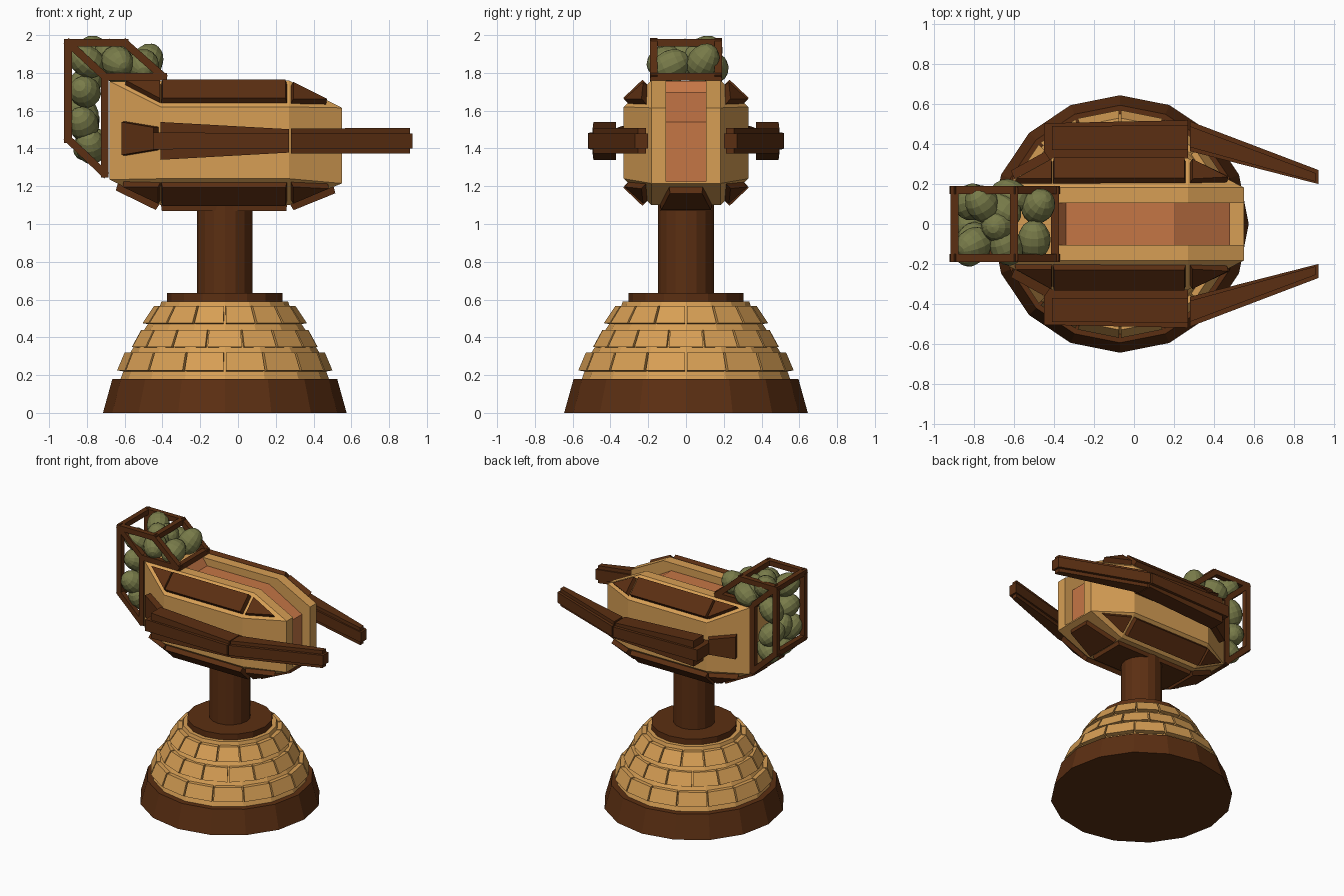
import bpy, bmesh, math, random
from mathutils import Vector, Euler

if "Cube" in bpy.data.objects:
    bpy.data.objects.remove(bpy.data.objects["Cube"])

random.seed(4)
CX = -0.07                      # pedestal axis
MID = Vector((-0.07, 0, 1.43))  # middle of the turret body


def material(name, rgb):
    m = bpy.data.materials.new(name)
    m.diffuse_color = (*rgb, 1)
    m.use_nodes = True
    m.node_tree.nodes["Principled BSDF"].inputs["Base Color"].default_value = m.diffuse_color
    return m


BROWN = material("dark brown wood", (0.105, 0.028, 0.006))
TAN = material("tan wood", (0.68, 0.345, 0.09))
CLAY = material("terracotta", (0.56, 0.18, 0.06))
GREEN = material("melon green", (0.19, 0.20, 0.068))


def finish(bm, name, *mats):
    bmesh.ops.recalc_face_normals(bm, faces=bm.faces)
    me = bpy.data.meshes.new(name)
    bm.to_mesh(me)
    bm.free()
    for m in mats:
        me.materials.append(m)
    ob = bpy.data.objects.new(name, me)
    bpy.context.collection.objects.link(ob)
    return ob


def hull(bm, pts):
    vs = [bm.verts.new(p) for p in pts]
    res = bmesh.ops.convex_hull(bm, input=vs)
    junk = [v for v in res["geom_interior"] if isinstance(v, bmesh.types.BMVert)]
    bmesh.ops.delete(bm, geom=junk, context='VERTS')


def plate(bm, pts, t, shrink=0.94):
    """Raised panel with sloped rim on a body face, pointing away from the body."""
    pts = [Vector(p) for p in pts]
    c = sum(pts, Vector()) / len(pts)
    n = (pts[1] - pts[0]).cross(pts[2] - pts[0]).normalized()
    if n.dot(c - MID) < 0:
        n = -n
    hull(bm, [p - n * 0.02 for p in pts] + [c + (p - c) * shrink + n * t for p in pts])


def lathe(name, mat, rings, sides=16):
    bm = bmesh.new()
    loops = [[bm.verts.new((CX + r * math.cos(2 * math.pi * i / sides),
                            r * math.sin(2 * math.pi * i / sides), z))
              for i in range(sides)] for r, z in rings]
    for a, b in zip(loops, loops[1:]):
        for i in range(sides):
            j = (i + 1) % sides
            bm.faces.new((a[i], a[j], b[j], b[i]))
    bm.faces.new(loops[0])
    bm.faces.new(loops[-1])
    return finish(bm, name, mat)


# Pedestal: foot, dome, collar, column
lathe("foot", BROWN, [(0.645, 0), (0.595, 0.18)])
lathe("dome", TAN, [(0.555, 0.17), (0.50, 0.32), (0.42, 0.45), (0.345, 0.56), (0.335, 0.59)])
lathe("collar", BROWN, [(0.305, 0.585), (0.305, 0.635)])
lathe("column", BROWN, [(0.147, 0.62), (0.147, 1.12)])

# Three staggered rows of shingles
bm = bmesh.new()
for row, (r0, z0, r1, z1) in enumerate([(0.57, 0.225, 0.53, 0.32),
                                        (0.50, 0.35, 0.45, 0.44),
                                        (0.435, 0.475, 0.375, 0.565)]):
    for i in range(16):
        mid = (i + 0.5 + 0.5 * (row % 2)) * math.pi / 8
        pts = []
        for r, z in ((r0, z0), (r0 - 0.06, z0 - 0.01), (r1, z1), (r1 - 0.06, z1)):
            for s in (-1, 1):
                a = mid + s * (math.pi / 16 - 0.006 / r0)
                pts.append((CX + r * math.cos(a), r * math.sin(a), z))
        hull(bm, pts)
finish(bm, "shingles", TAN)

# Turret body: two faceted halves
outline = [(-0.68, 1.755), (0.27, 1.76), (0.55, 1.615), (0.55, 1.215),
           (0.27, 1.10), (-0.41, 1.10), (-0.68, 1.235)]
side = [(-0.41, 1.62), (0.27, 1.62), (0.27, 1.24), (-0.41, 1.24)]
bm = bmesh.new()
for s in (-1, 1):
    hull(bm, [(x, s * y, z) for y in (0.105, 0.183) for x, z in outline]
         + [(x, s * 0.33, z) for x, z in side])
finish(bm, "body_halves", TAN)

# Body core with the recessed terracotta channel
core = [(-0.68, 1.235), (-0.68, 1.755), (-0.38, 1.757), (-0.34, 1.70), (0.2, 1.70),
        (0.48, 1.54), (0.48, 1.225), (0.55, 1.225), (0.55, 1.215), (0.27, 1.10), (-0.41, 1.10)]
bm = bmesh.new()
f = bm.faces.new([bm.verts.new((x, -0.105, z)) for x, z in core])
ext = bmesh.ops.extrude_face_region(bm, geom=[f])["geom"]
bmesh.ops.translate(bm, vec=(0, 0.21, 0), verts=[v for v in ext if isinstance(v, bmesh.types.BMVert)])
bmesh.ops.recalc_face_normals(bm, faces=bm.faces)
for f in bm.faces:
    c = f.calc_center_median()
    f.material_index = int(abs(f.normal.y) < 0.5 and c.x > -0.37 and 1.23 < c.z < 1.75)
finish(bm, "body_core", TAN, CLAY)

# Armour panels on the bevelled edges
bm = bmesh.new()
for s in (-1, 1):
    up = [(-0.41, s * 0.205, 1.74), (0.262, s * 0.205, 1.74), (0.262, s * 0.31, 1.64), (-0.41, s * 0.31, 1.64)]
    plate(bm, up, 0.035, 0.97)
    plate(bm, [(-0.41, s * 0.205, 1.74), (-0.41, s * 0.31, 1.64), (-0.60, s * 0.205, 1.74)], 0.03)
    plate(bm, [(0.28, s * 0.205, 1.735), (0.28, s * 0.31, 1.64), (0.47, s * 0.215, 1.64)], 0.03)
    plate(bm, [(x, y, 2.86 - z) for x, y, z in up], 0.035, 0.97)
    plate(bm, [(0.28, s * 0.205, 1.125), (0.28, s * 0.31, 1.22), (0.48, s * 0.215, 1.21)], 0.03)
    plate(bm, [(-0.41, s * 0.205, 1.125), (-0.41, s * 0.31, 1.22), (-0.61, s * 0.215, 1.22)], 0.03)
    # bracket on the tapered rear side
    plate(bm, [(-0.60, s * 0.225, 1.545), (-0.60, s * 0.225, 1.36),
               (-0.42, s * 0.325, 1.39), (-0.42, s * 0.325, 1.515)], 0.045)
finish(bm, "armour_panels", BROWN)

# Keel plates under the body
bm = bmesh.new()
plate(bm, [(-0.41, -0.14, 1.10), (0.262, -0.14, 1.10), (0.262, 0.14, 1.10), (-0.41, 0.14, 1.10)], 0.032, 0.98)
for x0, x1, z1 in ((0.275, 0.51, 1.195), (-0.415, -0.64, 1.21)):
    plate(bm, [(x0, -0.14, 1.10), (x0, 0.14, 1.10), (x1, 0.09, z1), (x1, -0.09, z1)], 0.032)
finish(bm, "keel", BROWN)

# Side limbs: (x, y inner, y outer, half height) at both ends of each bar
bars = [((-0.41, 0.37, 0.49, 0.10), (0.27, 0.37, 0.495, 0.062)),
        ((-0.45, 0.32, 0.505, 0.045), (0.27, 0.32, 0.52, 0.040)),
        ((0.28, 0.385, 0.49, 0.066), (0.91, 0.212, 0.255, 0.068)),
        ((0.28, 0.365, 0.515, 0.040), (0.925, 0.20, 0.27, 0.040))]
bm = bmesh.new()
for s in (-1, 1):
    for bar in bars:
        hull(bm, [(x, s * y, 1.44 + k * h) for x, yi, yo, h in bar
                  for y in (yi, yo) for k in (-1, 1)])
finish(bm, "limbs", BROWN)


# Cage frame at the rear top corner
def beam(bm, a, b, w=0.02):
    a, b = Vector(a), Vector(b)
    d = (b - a).normalized()
    u = d.cross((0, 1, 0) if abs(d.y) < 0.5 else (1, 0, 0)).normalized() * w
    v = d.cross(u)
    hull(bm, [p + i * u + j * v for p in (a - d * w * 0.7, b + d * w * 0.7) for i in (-1, 1) for j in (-1, 1)])


frame = [(-0.705, 1.265), (-0.90, 1.45), (-0.90, 1.96), (-0.60, 1.96), (-0.395, 1.78), (-0.705, 1.78)]
bm = bmesh.new()
for i, (x, z) in enumerate(frame):
    x2, z2 = frame[(i + 1) % 6]
    for s in (-0.17, 0.17):
        beam(bm, (x, s, z), (x2, s, z2))
    beam(bm, (x, -0.17, z), (x, 0.17, z))
for s in (-0.17, 0.17):
    beam(bm, (-0.90, s, 1.96), (-0.705, s, 1.78))
finish(bm, "cage", BROWN)

# Melons piled in the cage
spots = [(-0.76, 0.10, 1.91), (-0.64, -0.11, 1.86), (-0.66, 0.07, 1.87), (-0.48, 0.09, 1.86),
         (-0.50, -0.08, 1.84), (-0.62, 0.14, 1.83), (-0.80, -0.10, 1.86), (-0.81, 0.10, 1.74),
         (-0.81, -0.09, 1.70), (-0.82, 0.0, 1.58), (-0.82, 0.11, 1.56), (-0.82, -0.12, 1.53),
         (-0.78, 0.09, 1.42), (-0.78, -0.09, 1.41), (-0.68, -0.01, 1.88)]
bm = bmesh.new()
for p in spots:
    vs = bmesh.ops.create_uvsphere(bm, u_segments=14, v_segments=8, radius=0.083)["verts"]
    rot = Euler([random.uniform(-1.2, 1.2) for _ in range(3)]).to_matrix()
    for v in vs:
        v.co = rot @ Vector((v.co.x, v.co.y, v.co.z * 1.25)) + Vector(p)
finish(bm, "melons", GREEN)
